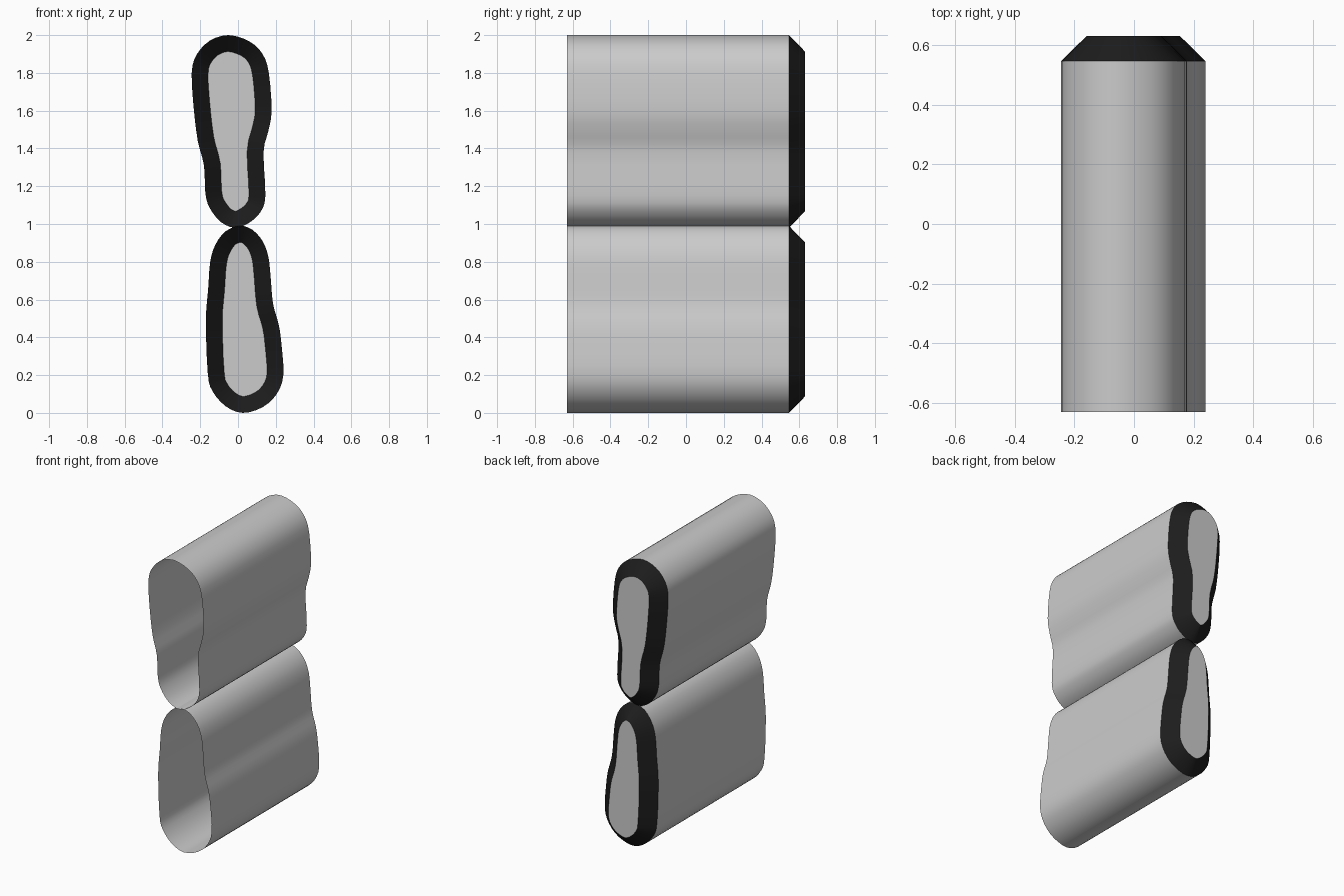
import bpy
from mathutils import Vector

if "Cube" in bpy.data.objects:
    bpy.data.objects.remove(bpy.data.objects["Cube"])

Y_FRONT, Y_RIM, Y_BACK, INSET = -0.63, 0.545, 0.63, 0.087

# Sole outlines in (x, z), anticlockwise seen from the front
UPPER = [(-0.05, 2.0), (-0.15, 1.97), (-0.22, 1.895), (-0.245, 1.8), (-0.235, 1.62),
         (-0.213, 1.44), (-0.18, 1.31), (-0.173, 1.165), (-0.15, 1.085), (-0.09, 1.01),
         (-0.015, 0.98), (0.06, 1.007), (0.12, 1.065), (0.145, 1.15), (0.135, 1.38),
         (0.16, 1.49), (0.178, 1.6), (0.163, 1.8), (0.13, 1.9), (0.06, 1.967)]
LOWER = [(0.01, 0.99), (-0.065, 0.962), (-0.12, 0.89), (-0.147, 0.8), (-0.158, 0.655),
         (-0.17, 0.49), (-0.16, 0.21), (-0.135, 0.115), (-0.065, 0.035), (0.025, 0.0),
         (0.13, 0.03), (0.205, 0.1), (0.24, 0.2), (0.23, 0.365), (0.215, 0.47),
         (0.185, 0.58), (0.172, 0.73), (0.16, 0.83), (0.13, 0.91), (0.075, 0.97)]

black = bpy.data.materials.new("black_rim")
black.diffuse_color = (0.012, 0.012, 0.012, 1)
black.use_nodes = True
black.node_tree.nodes["Principled BSDF"].inputs["Base Color"].default_value = black.diffuse_color


def smooth_loop(pts, steps=3):
    """Closed Catmull-Rom curve through the points."""
    p = [Vector(q) for q in pts]
    n, out = len(p), []
    for i in range(n):
        a, b, c, d = p[i - 1], p[i], p[(i + 1) % n], p[(i + 2) % n]
        for k in range(steps):
            t = k / steps
            out.append(0.5 * (2 * b + (c - a) * t + (2 * a - 5 * b + 4 * c - d) * t * t
                              + (3 * b - a - 3 * c + d) * t ** 3))
    return out


def inset_loop(loop, dist):
    """Move every point inward along the local normal."""
    n, out = len(loop), []
    for i, p in enumerate(loop):
        t = (loop[(i + 1) % n] - loop[i - 1]).normalized()
        out.append(p + dist * Vector((-t.y, t.x)))
    return out


def make(name, verts, faces, mat=None, smooth=True):
    me = bpy.data.meshes.new(name)
    me.from_pydata(verts, [], faces)
    for f in me.polygons:
        f.use_smooth = smooth
    if mat:
        me.materials.append(mat)
    ob = bpy.data.objects.new(name, me)
    bpy.context.collection.objects.link(ob)


def band(name, loop_a, ya, loop_b, yb, mat=None):
    n = len(loop_a)
    verts = [(p.x, ya, p.y) for p in loop_a] + [(p.x, yb, p.y) for p in loop_b]
    faces = [(i, (i + 1) % n, n + (i + 1) % n, n + i) for i in range(n)]
    make(name, verts, faces, mat)


for label, pts in (("upper", UPPER), ("lower", LOWER)):
    outer = smooth_loop(pts)
    inner = inset_loop(outer, INSET)
    # open-fronted wall, black chamfer, flat back cap
    band(label + "_wall", outer, Y_FRONT, outer, Y_RIM)
    band(label + "_chamfer", outer, Y_RIM, inner, Y_BACK, black)
    make(label + "_cap", [(p.x, Y_BACK, p.y) for p in inner],
         [tuple(range(len(inner)))], smooth=False)
